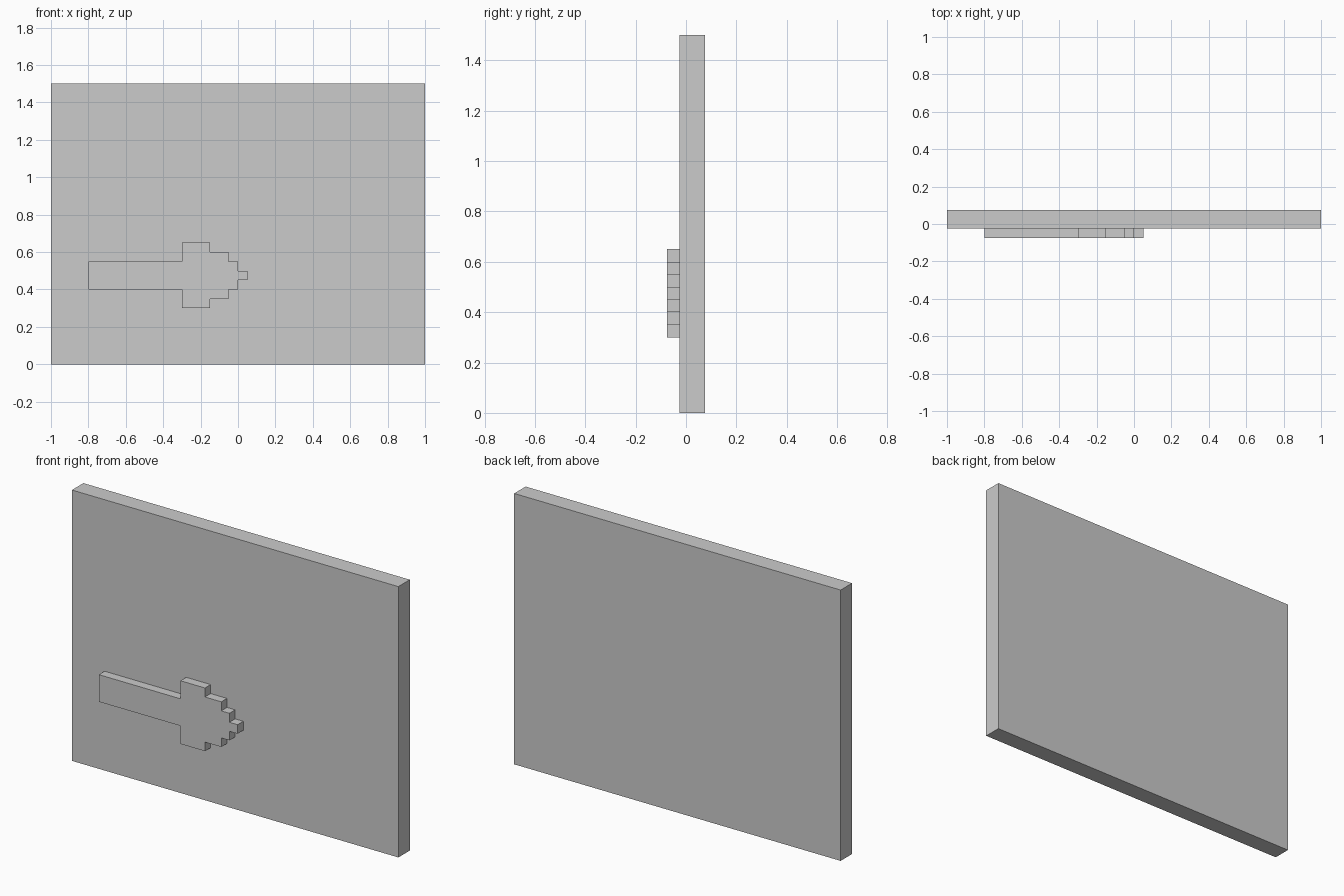
import bpy
import bmesh

if "Cube" in bpy.data.objects:
    bpy.data.objects.remove(bpy.data.objects["Cube"])


def extruded_profile(name, points, y_front, y_back):
    """Solid made from an x-z outline extruded along y."""
    bm = bmesh.new()
    face = bm.faces.new([bm.verts.new((x, y_front, z)) for x, z in points])
    out = bmesh.ops.extrude_face_region(bm, geom=[face], use_keep_orig=True)
    verts = [g for g in out["geom"] if isinstance(g, bmesh.types.BMVert)]
    bmesh.ops.translate(bm, verts=verts, vec=(0, y_back - y_front, 0))
    bmesh.ops.recalc_face_normals(bm, faces=bm.faces[:])
    mesh = bpy.data.meshes.new(name)
    bm.to_mesh(mesh)
    bm.free()
    obj = bpy.data.objects.new(name, mesh)
    bpy.context.collection.objects.link(obj)
    return obj


# Flat upright sign board
extruded_profile("sign_board", [(-1, 0), (1, 0), (1, 1.5), (-1, 1.5)], -0.025, 0.075)

# Raised stepped arrow: each step is (x start, x end, half height)
ARROW_Z = 0.475
steps = [
    (-0.80, -0.30, 0.075),  # shaft
    (-0.30, -0.15, 0.175),  # head, narrowing to the tip
    (-0.15, -0.05, 0.125),
    (-0.05, 0.00, 0.075),
    (0.00, 0.05, 0.025),
]
lower = [(x, -h) for x0, x1, h in steps for x in (x0, x1)]
upper = [(x, -h) for x, h in reversed(lower)]
outline = [(x, ARROW_Z + h) for x, h in lower + upper]
extruded_profile("raised_arrow", outline, -0.075, -0.025)
